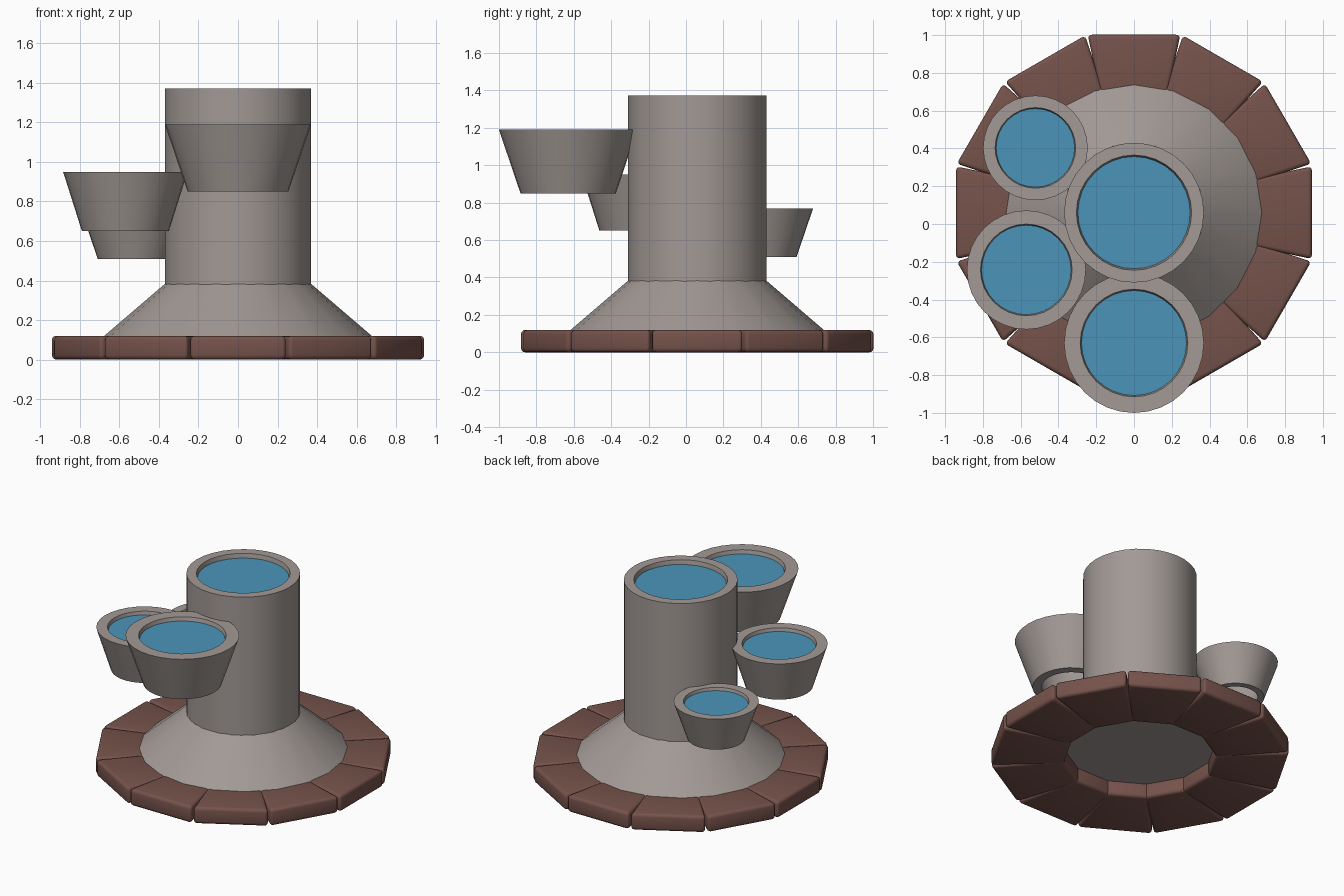
import bpy, bmesh, math
from mathutils import Matrix

if "Cube" in bpy.data.objects:
    bpy.data.objects.remove(bpy.data.objects["Cube"])

CX, CY = 0.0, 0.06          # axis of the fountain


def material(name, rgb):
    m = bpy.data.materials.new(name)
    m.diffuse_color = (*rgb, 1)
    m.use_nodes = True
    m.node_tree.nodes["Principled BSDF"].inputs["Base Color"].default_value = m.diffuse_color
    return m


stone = material("stone", (0.36, 0.32, 0.30))
brick = material("brick", (0.18, 0.085, 0.07))
water = material("water", (0.07, 0.30, 0.49))


def finish(bm, name, mat, loc=(0, 0, 0), angle=35):
    bmesh.ops.recalc_face_normals(bm, faces=bm.faces)
    mesh = bpy.data.meshes.new(name)
    bm.to_mesh(mesh)
    bm.free()
    mesh.materials.append(mat)
    ob = bpy.data.objects.new(name, mesh)
    ob.location = loc
    bpy.context.collection.objects.link(ob)
    bpy.ops.object.select_all(action='DESELECT')
    ob.select_set(True)
    bpy.context.view_layer.objects.active = ob
    bpy.ops.object.shade_smooth_by_angle(angle=math.radians(angle))
    return ob


def lathe(name, profile, mat, loc, n=32, closed=True):
    """Spin (radius, z) points round z; closed joins last ring to first, else caps the ends."""
    bm = bmesh.new()
    rings = [[bm.verts.new((r * math.cos(2 * math.pi * i / n), r * math.sin(2 * math.pi * i / n), z))
              for i in range(n)] for r, z in profile]
    pairs = list(zip(rings, rings[1:]))
    if closed:
        pairs.append((rings[-1], rings[0]))
    else:
        bm.faces.new(rings[0])
        bm.faces.new(rings[-1])
    for a, b in pairs:
        for i in range(n):
            j = (i + 1) % n
            bm.faces.new((a[i], a[j], b[j], b[i]))
    return finish(bm, name, mat, loc)


def water_disc(name, r, loc):
    bm = bmesh.new()
    bmesh.ops.create_circle(bm, cap_ends=True, segments=32, radius=r)
    finish(bm, name, water, loc)


# Flared base
lathe("base_cone", [(0.70, 0.10), (0.37, 0.383)], stone, (CX, CY, 0), n=20, closed=False)

# Central column with a shallow pool in its top
lathe("column", [(0.37, 0.37), (0.37, 1.372), (0.305, 1.372), (0.295, 1.33), (0.295, 0.37)],
      stone, (CX, CY, 0))
water_disc("column_water", 0.297, (CX, CY, 1.342))

# Tapered side bowls: x, y, top radius, bottom radius, bottom z, top z
bowls = [(0, -0.63, 0.37, 0.255, 0.85, 1.19),
         (-0.57, -0.243, 0.315, 0.22, 0.65, 0.95),
         (-0.522, 0.403, 0.277, 0.188, 0.51, 0.77)]
for k, (x, y, rt, rb, z0, z1) in enumerate(bowls, 1):
    t = 0.77
    lathe(f"bowl_{k}", [(rb, z0), (rt, z1), (rt * t, z1), (rb * t, z0)], stone, (x, y, 0))
    depth = 0.08 * (z1 - z0)
    water_disc(f"bowl_water_{k}", t * (rt - 0.08 * (rt - rb)), (x, y, z1 - depth))

# Ring of twelve rounded wedge bricks
R_IN, R_OUT, W_IN, W_OUT, H = 0.475, 0.942, 0.147, 0.245, 0.12
for k in range(12):
    bm = bmesh.new()
    lower = [bm.verts.new((x, y, 0)) for x, y in
             ((R_IN, -W_IN), (R_OUT, -W_OUT), (R_OUT, W_OUT), (R_IN, W_IN))]
    f = bm.faces.new(lower)
    top = bmesh.ops.extrude_face_region(bm, geom=[f])["geom"]
    bmesh.ops.translate(bm, vec=(0, 0, H), verts=[v for v in top if isinstance(v, bmesh.types.BMVert)])
    bmesh.ops.recalc_face_normals(bm, faces=bm.faces)
    bmesh.ops.bevel(bm, geom=bm.edges[:], offset=0.022, segments=3, profile=0.5, affect='EDGES')
    bmesh.ops.transform(bm, matrix=Matrix.Rotation(k * math.pi / 6, 4, 'Z'), verts=bm.verts)
    finish(bm, f"brick_{k + 1}", brick, (CX, CY, 0), 40)
